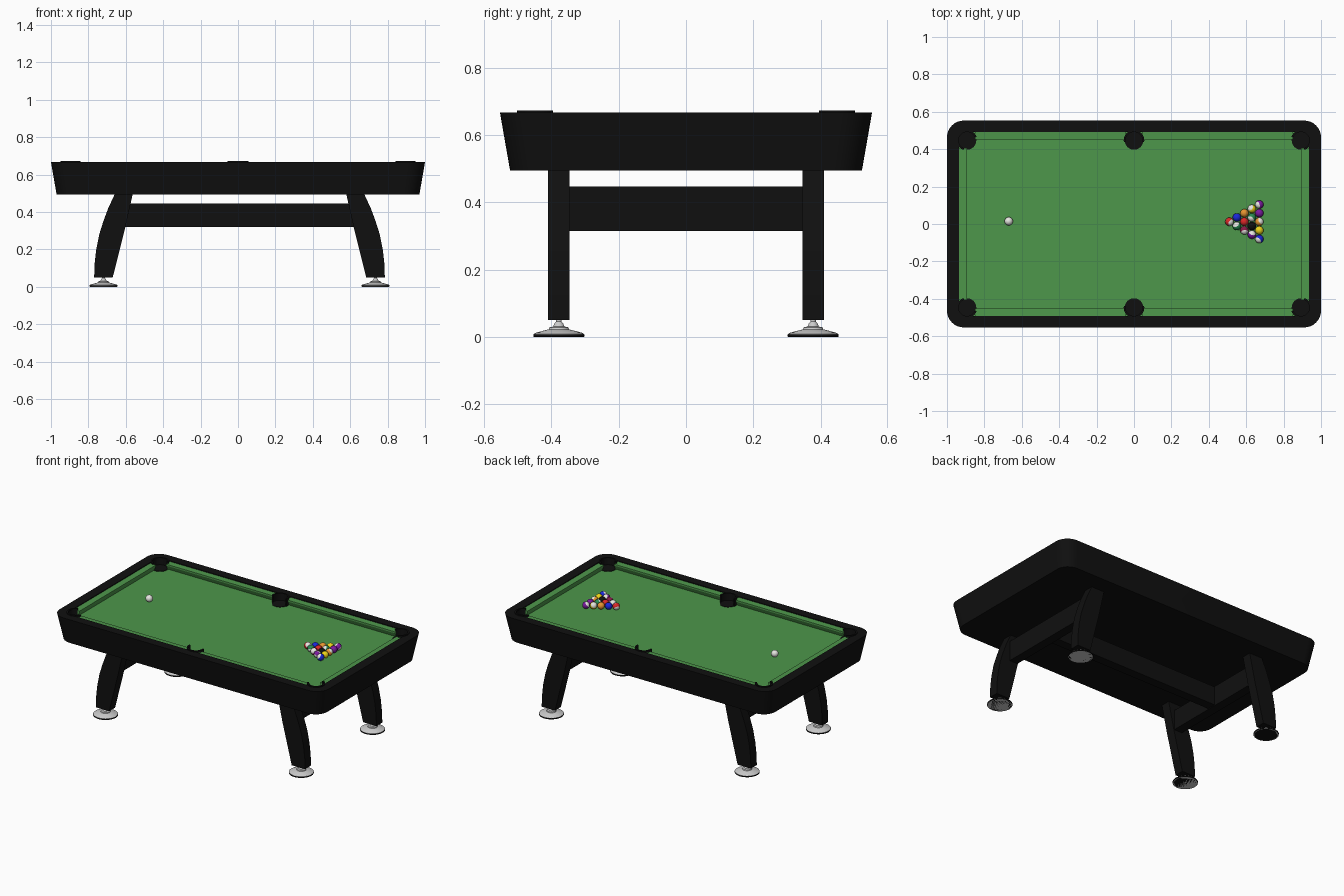
import bpy, bmesh
from math import pi, sin, cos, atan2, sqrt
from mathutils import Vector, Matrix

cube = bpy.data.objects.get("Cube")
if cube:
    bpy.data.objects.remove(cube)

BED, RAIL, UNDER = 0.623, 0.667, 0.495
SHIFT = 0.008          # the leg frame sits slightly off centre


def material(name, rgb, rough=0.5, metal=0.0):
    m = bpy.data.materials.new(name)
    m.use_nodes = True
    m.diffuse_color = (*rgb, 1)
    p = m.node_tree.nodes["Principled BSDF"]
    p.inputs["Base Color"].default_value = (*rgb, 1)
    p.inputs["Roughness"].default_value = rough
    p.inputs["Metallic"].default_value = metal
    return m


BLACK = material("black", (0.005, 0.005, 0.005))
CLOTH = material("green cloth", (0.075, 0.31, 0.07), 0.9)
CHROME = material("brushed metal", (0.55, 0.55, 0.55), 0.3)
COLOURS = {
    "white": (0.8, 0.8, 0.76), "yellow": (0.85, 0.65, 0.01), "blue": (0.01, 0.02, 0.7),
    "red": (0.7, 0.02, 0.02), "purple": (0.2, 0.01, 0.35), "orange": (0.8, 0.3, 0.03),
    "green": (0.02, 0.25, 0.08), "maroon": (0.25, 0.01, 0.06), "black": (0.005, 0.005, 0.005)}
BALL = {k: material("ball " + k, c, 0.2) for k, c in COLOURS.items()}


def finish(name, bm, *mats, smooth=False):
    bmesh.ops.recalc_face_normals(bm, faces=bm.faces)
    me = bpy.data.meshes.new(name)
    bm.to_mesh(me)
    bm.free()
    for m in mats:
        me.materials.append(m)
    ob = bpy.data.objects.new(name, me)
    bpy.context.collection.objects.link(ob)
    if smooth:
        bpy.ops.object.select_all(action='DESELECT')
        ob.select_set(True)
        bpy.context.view_layer.objects.active = ob
        bpy.ops.object.shade_smooth_by_angle(angle=0.6)
    return ob


def loft(name, rings, mat, caps=(True, True), closed=False, smooth=False):
    """Skin a list of equal-length point loops."""
    bm = bmesh.new()
    loops = [[bm.verts.new(p) for p in r] for r in rings]
    pairs = list(zip(loops, loops[1:])) + ([(loops[-1], loops[0])] if closed else [])
    for a, b in pairs:
        for i in range(len(a)):
            j = (i + 1) % len(a)
            bm.faces.new((a[i], a[j], b[j], b[i]))
    if not closed:
        for cap, loop in zip(caps, (loops[0], loops[-1])):
            if cap:
                bm.faces.new(loop)
    return finish(name, bm, mat, smooth=smooth)


def rounded(hx, hy, r, z, n=8):
    pts = []
    for k, (sx, sy) in enumerate(((1, 1), (-1, 1), (-1, -1), (1, -1))):
        for i in range(n + 1):
            a = (k + i / n) * pi / 2
            pts.append((sx * (hx - r) + r * cos(a), sy * (hy - r) + r * sin(a), z))
    return pts


def prism(name, profile, place, lo, hi, mat, smooth=False):
    """Extrude a 2D profile; place(u, v, t) gives the 3D point."""
    rings = [[place(u, v, t) for u, v in profile] for t in (lo, hi)]
    return loft(name, rings, mat, smooth=smooth)


def box(name, x, y, z, mat):
    prism(name, [(x[0], y[0]), (x[1], y[0]), (x[1], y[1]), (x[0], y[1])],
          lambda u, v, t: (u, v, t), *z, mat)


def lathe(name, profile, centre, mat, n=32):
    rings = [[(centre[0] + r * cos(2 * pi * i / n), centre[1] + r * sin(2 * pi * i / n), z)
              for i in range(n)] for r, z in profile]
    return loft(name, rings, mat, smooth=True)


# Flared cabinet with the rail top
loft("cabinet", [rounded(0.97, 0.523, 0.085, UNDER), rounded(1.0, 0.553, 0.09, RAIL),
                 rounded(0.935, 0.493, 0.03, RAIL), rounded(0.935, 0.493, 0.03, BED - 0.02)],
     BLACK, caps=(True, False), smooth=True)
box("bed", (-0.94, 0.94), (-0.497, 0.497), (BED - 0.03, BED), CLOTH)

# Cushions: depth from the rail against height, undercut below the nose
nose = [(0, BED), (0, 0.662), (0.042, 0.66), (0.042, 0.65), (0.03, BED)]
for s in (1, -1):
    prism("end_cushion", nose, lambda u, v, t: (s * (0.936 - u), t, v), -0.405, 0.405, CLOTH)
    for e in (1, -1):
        prism("side_cushion", nose, lambda u, v, t: (e * t, s * (0.494 - u), v),
              0.045, 0.85, CLOTH)

# Pockets: black floor and a raised C-shaped collar open to the table
for px in (-0.893, 0, 0.893):
    for s in (1, -1):
        py = s * 0.447
        mid = atan2(s, (px > 0) - (px < 0))
        half = 1.75 if px == 0 else 2.0
        lathe("pocket_floor", [(0.05, BED - 0.01), (0.05, BED + 0.003)], (px, py), BLACK)
        arc = []
        for i in range(21):
            a = mid + half * (i / 10 - 1)
            arc.append([(px + r * cos(a), py + r * sin(a), z) for r, z in
                        ((0.045, BED - 0.01), (0.055, BED - 0.01), (0.055, 0.673), (0.045, 0.673))])
        loft("pocket_collar", arc, BLACK, smooth=True)

# Curved legs on levelling feet
leg = [(0.678, 0.05), (0.777, 0.05), (0.775, 0.12), (0.766, 0.2), (0.75, 0.28),
       (0.728, 0.35), (0.702, 0.42), (0.665, 0.5), (0.57, 0.5), (0.61, 0.32)]
foot = [(0.073, 0.0), (0.075, 0.004), (0.075, 0.009), (0.068, 0.013), (0.03, 0.023), (0.028, 0.029),
        (0.017, 0.031), (0.013, 0.04), (0.008, 0.046), (0.008, 0.056)]
for sx in (1, -1):
    for sy in (1, -1):
        prism("leg", leg, lambda u, v, t: (sx * u + SHIFT, sy * t, v), 0.347, 0.41,
              BLACK, smooth=True)
        lathe("foot", foot, (sx * 0.727 + SHIFT, sy * 0.378), CHROME)
        lathe("foot_pad", [(0.07, 0), (0.076, 0.001), (0.076, 0.008), (0.07, 0.009)],
              (sx * 0.727 + SHIFT, sy * 0.378), BLACK)
    # Crossbeam joining each pair of legs
    xs = sorted((sx * 0.615 + SHIFT, sx * 0.675 + SHIFT))
    box("crossbeam", xs, (-0.35, 0.35), (0.315, 0.448), BLACK)
box("stretcher", (-0.61, 0.625), (-0.03, 0.03), (0.32, 0.445), BLACK)


def ball(name, x, y, colour, striped=False, turn=0.0):
    r = 0.0225
    bm = bmesh.new()
    bmesh.ops.create_uvsphere(bm, u_segments=24, v_segments=16, radius=r)
    for f in bm.faces:
        if striped and abs(f.calc_center_median().z) > r * 0.5:
            f.material_index = 1
    spin = Matrix.Rotation(turn, 4, 'Z') @ Matrix.Rotation(0.9 * (turn != 0), 4, 'X')
    bm.transform(Matrix.Translation((x, y, BED + r)) @ spin)
    finish(name, bm, BALL[colour], BALL["white"], smooth=True)


# Cue ball and the racked triangle; a star marks a striped ball
ball("cue_ball", -0.67, 0.015, "white")
rack = ["red*", "blue green*", "orange red maroon*", "yellow* green* black purple*",
        "purple* purple orange* yellow blue*"]
for row, names in enumerate(rack):
    for k, c in enumerate(names.split()):
        ball("racked_ball", 0.51 + 0.04 * row, 0.012 + 0.046 * (row / 2 - k),
             c.strip("*"), c.endswith("*"), 1.0 + 1.7 * k + row)
